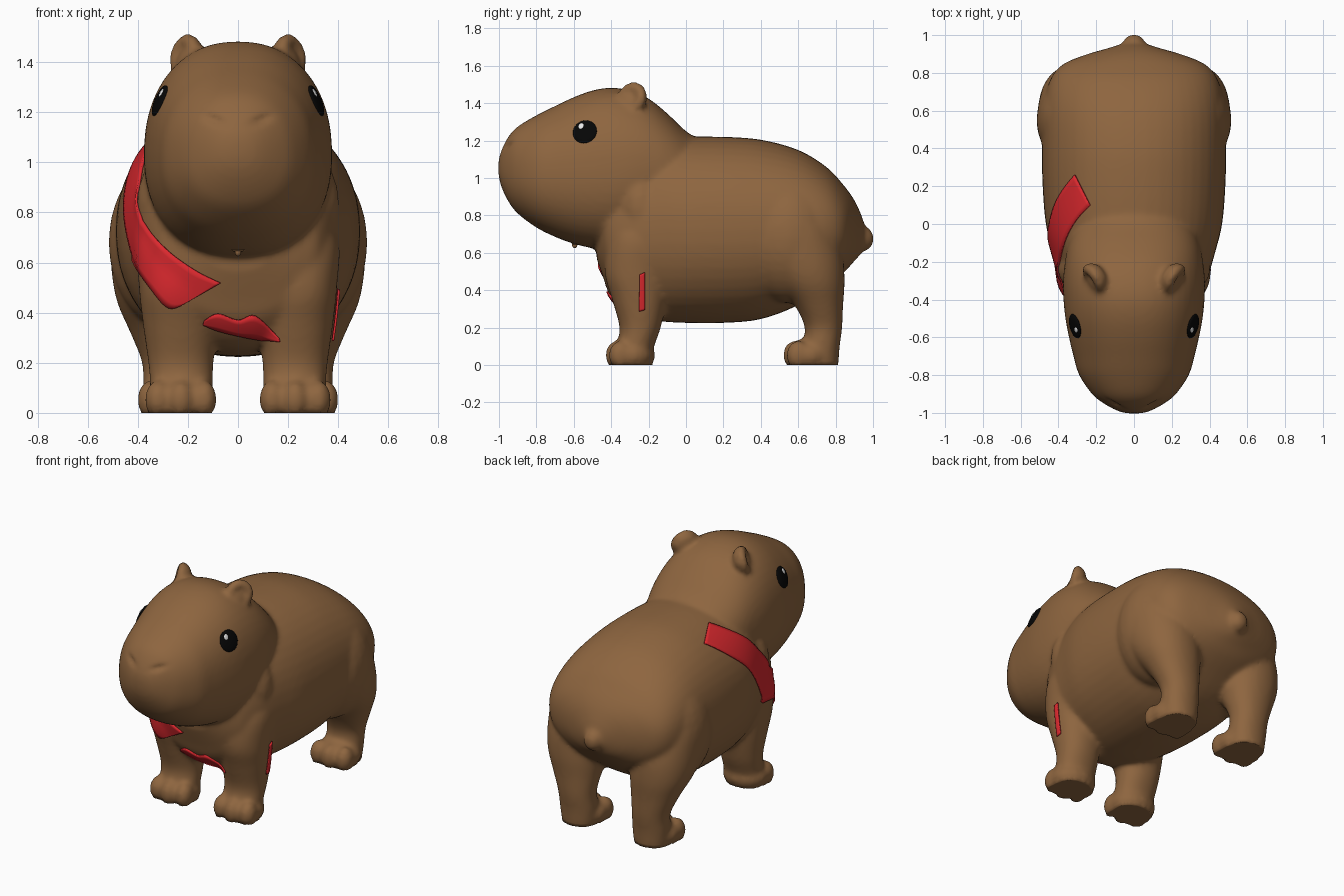
import bpy, bmesh, math
from mathutils import Vector, Matrix

if "Cube" in bpy.data.objects:
    bpy.data.objects.remove(bpy.data.objects["Cube"])


def material(name, rgb):
    m = bpy.data.materials.new(name)
    m.diffuse_color = (*rgb, 1)
    m.use_nodes = True
    m.node_tree.nodes["Principled BSDF"].inputs["Base Color"].default_value = m.diffuse_color
    return m


BROWN = material("fur brown", (0.27, 0.131, 0.05))
RED = material("strap red", (0.72, 0.022, 0.028))
BLACK = material("eye black", (0.002, 0.002, 0.002))
WHITE = material("glint white", (0.85, 0.85, 0.85))


def make(name, bm, mat):
    bmesh.ops.recalc_face_normals(bm, faces=bm.faces)
    me = bpy.data.meshes.new(name)
    bm.to_mesh(me)
    bm.free()
    me.materials.append(mat)
    me.shade_smooth()
    ob = bpy.data.objects.new(name, me)
    bpy.context.collection.objects.link(ob)
    return ob


def spline(rows, steps=4):
    """Smooth in-between rows through the given ones."""
    out = []
    for i in range(len(rows) - 1):
        a, b, c, d = (rows[min(max(i + k, 0), len(rows) - 1)] for k in (-1, 0, 1, 2))
        for s in range(steps):
            t = s / steps
            out.append([0.5 * (2 * q + (r - p) * t + (2 * p - 5 * q + 4 * r - w) * t * t
                               + (3 * q - p - 3 * r + w) * t ** 3)
                        for p, q, r, w in zip(a, b, c, d)])
    return out + [list(rows[-1])]


def loft(bm, rings):
    rings = [[bm.verts.new(p) for p in ring] for ring in rings]
    n = len(rings[0])
    for a, b in zip(rings, rings[1:]):
        for i in range(n):
            bm.faces.new((a[i], a[(i + 1) % n], b[(i + 1) % n], b[i]))
    bm.faces.new(rings[0][::-1])
    bm.faces.new(rings[-1])


def oval(n=40, power=2.15):
    for i in range(n):
        a = 2 * math.pi * i / n
        c, s = math.cos(a), math.sin(a)
        yield (math.copysign(abs(c) ** (2 / power), c), math.copysign(abs(s) ** (2 / power), s))


def along_y(bm, rows, taper=0, power=2.15):
    """Rows: y, bottom, top, half width."""
    loft(bm, [[(w * c * (1 - taper * s), y, (lo + hi) / 2 + (hi - lo) / 2 * s)
               for c, s in oval(48, power)] for y, lo, hi, w in spline(rows)])


def along_z(bm, rows, side):
    """Rows: z, centre x, centre y, radius x, radius y."""
    loft(bm, [[(side * (x + rx * c), y + ry * s, z) for c, s in oval()]
              for z, x, y, rx, ry in spline(rows)])


def ball(bm, centre, radii, rot=Matrix()):
    m = Matrix.Translation(centre) @ rot @ Matrix.Diagonal((*radii, 1))
    bmesh.ops.create_uvsphere(bm, u_segments=28, v_segments=18, radius=1, matrix=m)


def turn(normal):
    return normal.to_track_quat('Z', 'Y').to_matrix().to_4x4()


# Torso and head
bm = bmesh.new()
along_y(bm, [(-.478, .57, .75, .14), (-.44, .46, .93, .28), (-.4, .36, 1.02, .335),
             (-.3, .265, 1.13, .385), (-.15, .235, 1.21, .43), (0, .225, 1.22, .467),
             (.2, .225, 1.22, .484), (.4, .245, 1.205, .488), (.6, .32, 1.15, .482),
             (.75, .42, 1.06, .45), (.84, .49, .965, .385), (.895, .55, .89, .26),
             (.93, .59, .82, .14), (.955, .64, .75, .06)])
along_y(bm, [(-1.003, 1.02, 1.09, .035), (-.988, .955, 1.145, .09), (-.95, .875, 1.22, .16),
             (-.9, .81, 1.275, .222), (-.8, .735, 1.335, .29), (-.7, .685, 1.385, .32),
             (-.6, .648, 1.432, .344), (-.5, .625, 1.468, .363), (-.4, .62, 1.483, .373),
             (-.3, .65, 1.468, .375), (-.2, .7, 1.425, .365), (-.1, .75, 1.345, .345),
             (0, .8, 1.25, .3), (.08, .9, 1.2, .2)], .04, 2.25)
ball(bm, (0, -.24, .84), (.405, .2, .33))  # fuller neck
ball(bm, (0, -.02, 1.1), (.27, .13, .14))  # soft nape

# Legs, haunches, feet and toes
FRONT = [(0, .225, -.28, .12, .09), (.1, .225, -.27, .125, .1), (.2, .228, -.245, .13, .11),
         (.35, .232, -.25, .147, .145), (.5, .24, -.265, .155, .17), (.7, .24, -.24, .16, .17),
         (.85, .2, -.22, .1, .1)]
REAR = [(0, .258, .715, .11, .1), (.1, .26, .722, .118, .1), (.2, .265, .735, .118, .1),
        (.32, .28, .71, .15, .13), (.45, .295, .66, .19, .188), (.6, .3, .6, .207, .235),
        (.78, .29, .56, .21, .215), (.93, .26, .54, .16, .16), (1.0, .24, .53, .07, .08)]
for side in (-1, 1):
    for leg, x, y in ((FRONT, .228, -.29), (REAR, .258, .66)):
        along_z(bm, leg, side)
        ball(bm, (side * x, y, .05), (.143, .125, .095))
        for dx in (-.092, 0, .092):
            ball(bm, (side * (x + dx), y - .08 + abs(dx) * .2, .052), (.052, .062, .078))
    ball(bm, (side * .262, .55, .68), (.255, .27, .35))
ball(bm, (0, .945, .675), (.062, .06, .068))  # tail stub
ball(bm, (0, .885, .7), (.14, .075, .11))
for v in bm.verts:
    v.co.z = max(v.co.z, 0)

# Ears: a fat rim around a thick cup
for side in (-1, 1):
    rot = turn(Vector((side * .8, -.5, .25)).normalized())
    place = Matrix.Translation((side * .212, -.288, 1.428)) @ rot
    rings = [[bm.verts.new(place @ Matrix.Rotation(2 * math.pi * i / 28, 4, 'Z') @ Vector((
        .059 + .03 * math.cos(2 * math.pi * j / 12), 0, .03 * math.sin(2 * math.pi * j / 12))))
        for j in range(12)] for i in range(28)]
    for i in range(28):
        a, b = rings[i], rings[(i + 1) % 28]
        for j in range(12):
            bm.faces.new((a[j], b[j], b[(j + 1) % 12], a[(j + 1) % 12]))
    ball(bm, place @ Vector((0, 0, -.028)), (.076, .076, .032), rot)
    ball(bm, (side * .185, -.29, 1.4), (.06, .07, .06))
body = make("body", bm, BROWN)

# Merge into one soft skin
rm = body.modifiers.new("merge", 'REMESH')
rm.mode, rm.voxel_size, rm.use_smooth_shade = 'VOXEL', .014, True
sm = body.modifiers.new("soften", 'SMOOTH')
sm.factor, sm.iterations = .5, 10
ev = body.evaluated_get(bpy.context.evaluated_depsgraph_get())
skin = bpy.data.meshes.new_from_object(ev)
body.modifiers.clear()
body.data = skin
skin.shade_smooth()

# Shallow nostrils pressed into the muzzle, and flat soles
for v in skin.vertices:
    if v.co.y < -.8:
        dx, dz = (abs(v.co.x) - .095) / .04, (v.co.z - 1.17 - (abs(v.co.x) - .095) * .3) / .018
        v.co.y += .014 * math.exp(-dx * dx - dz * dz)
    if v.co.z < .012:
        v.co.z = 0
bpy.context.view_layer.update()


def snap(p, lift):
    _, loc, nor, _ = body.closest_point_on_mesh(Vector(p))
    return loc + nor * lift, nor


def snap_front(p, lift):
    """Drop a chest point straight back onto the skin."""
    hit, loc, nor, _ = body.ray_cast(Vector((p[0], -1.2, p[2])), Vector((0, 1, 0)))
    return (loc + nor * lift, nor) if hit else snap(p, lift)


# Eyes with a small glint
for side, label in ((-1, "left"), (1, "right")):
    pos, nor = snap((side * .32, -.543, 1.25), -.002)
    rot = turn(nor)
    bm = bmesh.new()
    ball(bm, pos, (.066, .066, .015), rot)
    make(label + "_eye", bm, BLACK)
    pos, nor = snap((side * .315, -.562, 1.279), .009)
    bm = bmesh.new()
    ball(bm, pos, (.016, .02, .006), rot)
    make(label + "_glint", bm, WHITE)

# Small lip under the chin
bm = bmesh.new()
ball(bm, (0, -.595, .655), (.034, .018, .012))
ball(bm, (0, -.595, .643), (.013, .014, .018))
make("lip", bm, BROWN)


def strap(name, pairs, across=8, front_from=0, lift=.006):
    """Band that hugs the skin between two edges; later rows drop from the front."""
    bm = bmesh.new()
    grid = []
    for i, row in enumerate(spline([(*a, *b) for a, b in pairs], 6)):
        a, b = Vector(row[:3]), Vector(row[3:])
        put = snap_front if i >= front_from * 6 else snap
        grid.append([bm.verts.new(put(a.lerp(b, k / across), lift)[0]) for k in range(across + 1)])
    for r, s in zip(grid, grid[1:]):
        for k in range(across):
            bm.faces.new((r[k], r[k + 1], s[k + 1], s[k]))
    ob = make(name, bm, RED)
    so = ob.modifiers.new("thickness", 'SOLIDIFY')
    so.thickness, so.offset = .009, 0


# Visible stretches of the red strap
strap("shoulder_strap", [
    ((-.31, .26, 1.12), (-.24, .10, 1.19)), ((-.41, .13, 1.02), (-.33, 0, 1.12)),
    ((-.455, 0, .9), (-.38, -.13, 1.0)), ((-.455, -.1, .75), (-.4, -.24, .86)),
    ((-.415, -.2, .61), (-.365, -.32, .75)), ((-.35, -.32, .505), (-.28, -.4, .65)),
    ((-.275, -.38, .42), (-.17, -.45, .57)), ((-.2, -.42, .445), (-.07, -.47, .52))],
    front_from=4)
strap("chest_strap", [
    ((-.14, -.4, .355), (-.135, -.4, .37)), ((-.08, -.4, .332), (-.08, -.41, .397)),
    ((0, -.39, .312), (0, -.4, .372)), ((.08, -.39, .297), (.07, -.41, .388)),
    ((.17, -.39, .285), (.165, -.39, .3))], 4)
strap("side_strap", [
    ((.355, -.25, .29), (.378, -.22, .295)), ((.37, -.25, .39), (.393, -.22, .395)),
    ((.38, -.25, .485), (.405, -.22, .495))], 3, 9, .01)
